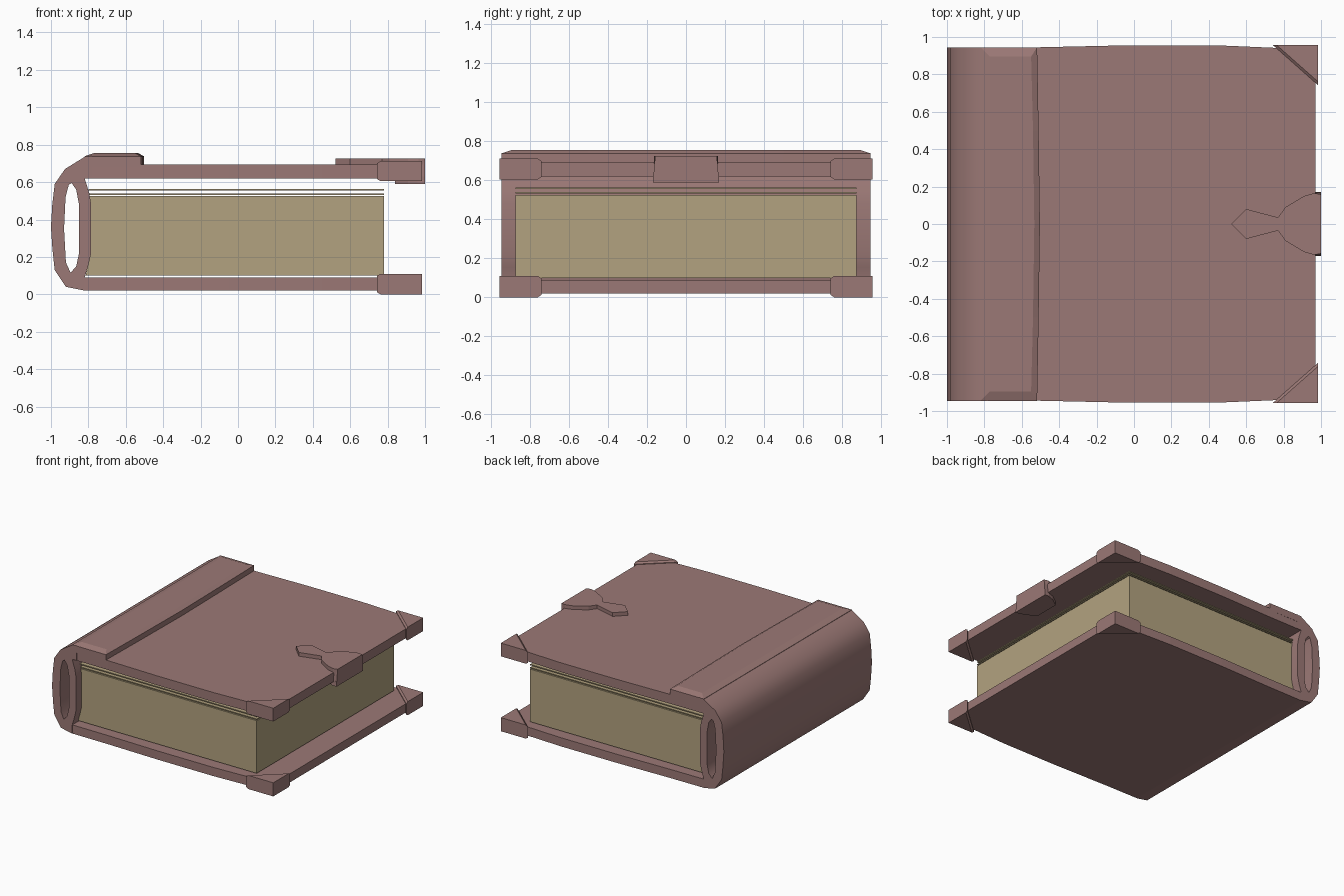
import bpy, bmesh, math

if "Cube" in bpy.data.objects:
    bpy.data.objects.remove(bpy.data.objects["Cube"])


def material(name, rgb):
    m = bpy.data.materials.new(name)
    m.diffuse_color = (*rgb, 1)
    m.use_nodes = True
    m.node_tree.nodes["Principled BSDF"].inputs["Base Color"].default_value = m.diffuse_color
    return m


LEATHER = material("dusty red leather", (0.33, 0.19, 0.18))
PAPER = material("old paper", (0.45, 0.365, 0.215))


def loft(name, layers, mat):
    """Closed solid through stacked outlines, each a pair (points, z) or list of xyz."""
    bm = bmesh.new()
    rings = [[bm.verts.new((x, y, z)) for x, y in pts] for pts, z in layers]
    n = len(rings[0])
    bm.faces.new(rings[0])
    bm.faces.new(rings[-1])
    for a, b in zip(rings, rings[1:]):
        for i in range(n):
            j = (i + 1) % n
            bm.faces.new((a[i], a[j], b[j], b[i]))
    bmesh.ops.recalc_face_normals(bm, faces=bm.faces)
    me = bpy.data.meshes.new(name)
    bm.to_mesh(me)
    bm.free()
    me.materials.append(mat)
    ob = bpy.data.objects.new(name, me)
    bpy.context.collection.objects.link(ob)
    return ob


def mirrored(half):
    """Outline symmetric about y = 0 from its +y half."""
    return half + [(x, -y) for x, y in reversed(half) if y > 0]


def rect(x0, x1, y):
    return [(x0, -y), (x1, -y), (x1, y), (x0, y)]


# Hollow spine: outer profile with a tunnel, extruded along y
outer = [(-0.82, 0.02), (-0.92, 0.04), (-0.98, 0.13), (-0.992, 0.24), (-1.0, 0.36),
         (-0.993, 0.48), (-0.98, 0.59), (-0.925, 0.67), (-0.82, 0.735), (-0.78, 0.74),
         (-0.78, 0.62), (-0.82, 0.62), (-0.795, 0.54), (-0.785, 0.48), (-0.785, 0.22),
         (-0.80, 0.155), (-0.82, 0.09)]
tunnel = [(-0.895, 0.115), (-0.92, 0.17), (-0.93, 0.35), (-0.922, 0.52), (-0.905, 0.585),
          (-0.89, 0.595), (-0.865, 0.56), (-0.85, 0.48), (-0.85, 0.22), (-0.865, 0.15)]
cu = bpy.data.curves.new("spine", 'CURVE')
cu.dimensions = '2D'
cu.fill_mode = 'BOTH'
cu.extrude = 0.945
for pts in (outer, tunnel):
    sp = cu.splines.new('POLY')
    sp.points.add(len(pts) - 1)
    for p, (x, z) in zip(sp.points, pts):
        p.co = (x, z, 0, 1)
    sp.use_cyclic_u = True
cu.materials.append(LEATHER)
spine = bpy.data.objects.new("spine", cu)
bpy.context.collection.objects.link(spine)
spine.rotation_euler.x = math.pi / 2
bpy.context.view_layer.objects.active = spine
spine.select_set(True)
bpy.ops.object.convert(target='MESH')
bpy.ops.object.shade_smooth_by_angle(angle=math.radians(35))

# Cover boards with gently bowed sides
board = mirrored([(-0.82, 0.943), (-0.5, 0.945), (-0.05, 0.955), (0.45, 0.955),
                  (0.75, 0.942), (0.97, 0.93)])
loft("bottom_board", [(board, 0.02), (board, 0.09)], LEATHER)
loft("top_board", [(board, 0.62), (board, 0.695)], LEATHER)

# Raised band over the hinge, bevelled on top, with a slightly bowed edge
band = mirrored([(-0.82, 0.945), (-0.518, 0.945), (-0.51, 0.5), (-0.503, 0)])
ridge = mirrored([(-0.77, 0.895), (-0.55, 0.895), (-0.54, 0.5), (-0.533, 0)])
loft("hinge_band", [(band, 0.68), (band, 0.738), (ridge, 0.755)], LEATHER)

# Corner guards, bevelled along the diagonal
for level, z0, z1 in (("bottom", 0.0, 0.11), ("top", 0.605, 0.712)):
    for side, s in (("front", -1), ("back", 1)):
        full = [(0.742, s * 0.957), (0.985, s * 0.957), (0.985, s * 0.742)]
        trim = [(0.762, s * 0.957), (0.985, s * 0.957), (0.985, s * 0.76)]
        loft(f"{level}_{side}_corner_guard",
             [(trim, z0), (full, z0 + 0.012), (full, z1 - 0.012), (trim, z1)], LEATHER)

# Clasp: pointed plate on top, folded over the edge and underneath
plate = mirrored([(0.52, 0), (0.6, 0.08), (0.77, 0.035), (0.81, 0.09), (0.91, 0.15),
                  (0.965, 0.165), (1.0, 0.158)])
loft("clasp_plate", [(plate, 0.685), (plate, 0.725)], LEATHER)
loft("clasp_edge", [(rect(0.96, 1.0, 0.17), 0.59), (rect(0.96, 1.0, 0.158), 0.725)], LEATHER)
tab = mirrored([(0.84, 0.1), (0.91, 0.15), (0.965, 0.168), (1.0, 0.168)])
loft("clasp_tab", [(tab, 0.59), (tab, 0.63)], LEATHER)

# Page block and loose sheets above it
pages = rect(-0.79, 0.78, 0.875)
foot = rect(-0.815, 0.78, 0.875)
loft("page_block", [(foot, 0.1), (pages, 0.2), (pages, 0.525)], PAPER)
for i, z in enumerate((0.532, 0.556)):
    sheet = rect(-0.8, 0.78, 0.875)
    loft(f"loose_sheet_{i + 1}", [(sheet, z), (sheet, z + 0.008)], PAPER)
